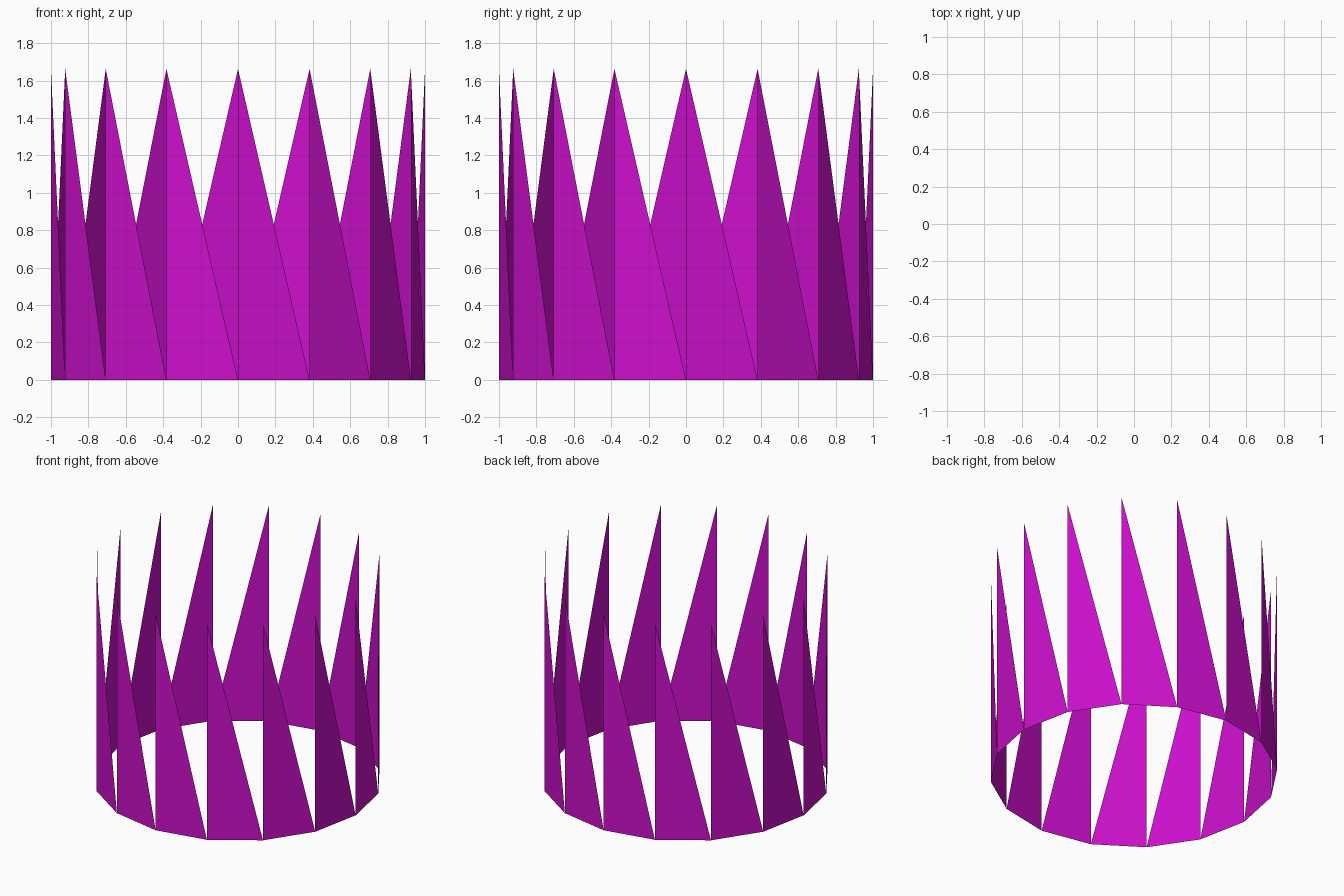
import bpy, bmesh
from math import cos, sin, tau

if "Cube" in bpy.data.objects:
    bpy.data.objects.remove(bpy.data.objects["Cube"])

SIDES, RADIUS, HEIGHT = 16, 1.0, 1.663

# Magenta material
mat = bpy.data.materials.new("magenta")
mat.diffuse_color = (0.6, 0.005, 0.6, 1)
mat.use_nodes = True
mat.node_tree.nodes["Principled BSDF"].inputs["Base Color"].default_value = mat.diffuse_color

# Ring of thin right-triangle blades, each rising over the start of its base edge
bm = bmesh.new()
ring = [(RADIUS * cos(tau * i / SIDES), RADIUS * sin(tau * i / SIDES)) for i in range(SIDES)]
base = [bm.verts.new((x, y, 0)) for x, y in ring]
tips = [bm.verts.new((x, y, HEIGHT)) for x, y in ring]
for i in range(SIDES):
    bm.faces.new((base[i], base[(i + 1) % SIDES], tips[i]))

mesh = bpy.data.meshes.new("spike_ring")
bm.to_mesh(mesh)
bm.free()
mesh.materials.append(mat)
obj = bpy.data.objects.new("spike_ring", mesh)
bpy.context.collection.objects.link(obj)
